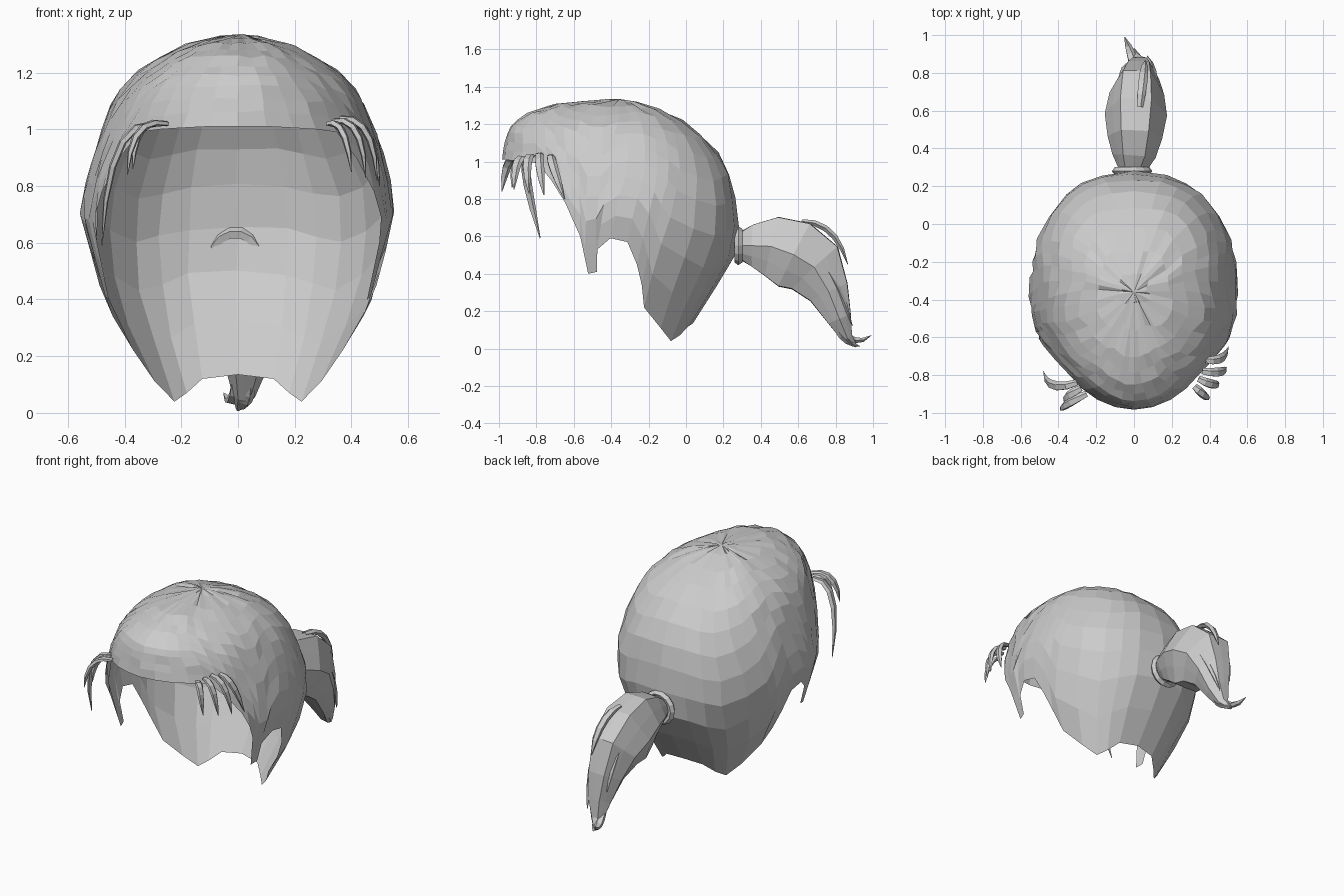
import bpy, bmesh, math, random
from mathutils import Vector

random.seed(4)


def make(name, verts, faces):
    me = bpy.data.meshes.new(name)
    me.from_pydata([tuple(v) for v in verts], [], faces)
    bm = bmesh.new()
    bm.from_mesh(me)
    bmesh.ops.recalc_face_normals(bm, faces=bm.faces)
    bm.to_mesh(me)
    bm.free()
    ob = bpy.data.objects.new(name, me)
    bpy.context.collection.objects.link(ob)
    return ob


def lerp_table(table, k):
    for a, b in zip(table, table[1:]):
        if k <= b[0]:
            f = max(0, (k - a[0]) / (b[0] - a[0]))
            return [p + (q - p) * f for p, q in zip(a[1:], b[1:])]
    return list(table[-1][1:])


def tube(name, pts, radii, sides, ref, ridge=1.0):
    """Sweep an oval section along pts; ridge pulls in every second corner."""
    pts = [Vector(p) for p in pts]
    verts, faces = [], []
    for i, p in enumerate(pts):
        t = (pts[min(i + 1, len(pts) - 1)] - pts[max(i - 1, 0)]).normalized()
        a = (Vector(ref) - t * t.dot(Vector(ref))).normalized()
        b = t.cross(a)
        for s in range(sides):
            an = 2 * math.pi * s / sides
            k = ridge if s % 2 and 0 < i else 1.0
            verts.append(p + a * radii[i][0] * k * math.cos(an) + b * radii[i][1] * k * math.sin(an))
    for i in range(len(pts) - 1):
        for s in range(sides):
            n = (s + 1) % sides
            faces.append((i * sides + s, i * sides + n, (i + 1) * sides + n, (i + 1) * sides + s))
    faces.append(tuple(range((len(pts) - 1) * sides, len(pts) * sides)))
    return make(name, verts, faces)


def lock(name, p0, p1, p2, w, h, ref=(0, 1, 0), n=5):
    p0, p1, p2 = Vector(p0), Vector(p1), Vector(p2)
    ts = [i / n for i in range(n + 1)]
    pts = [p0 * (1 - t) ** 2 + p1 * 2 * t * (1 - t) + p2 * t * t for t in ts]
    rad = [(w * f, h * f) for f in (max(0.08, (0.6 + 1.6 * t) * (1 - t) ** 0.7) for t in ts)]
    return tube(name, pts, rad, 5, ref)


# Hair cap: horizontal sections (z, half width, front y, widest y, back y)
SECTIONS = [
    (0.04, 0.29, -0.60, -0.25, -0.01), (0.10, 0.31, -0.65, -0.26, 0.02),
    (0.20, 0.36, -0.75, -0.29, 0.07), (0.30, 0.42, -0.85, -0.30, 0.14),
    (0.40, 0.48, -0.96, -0.32, 0.21), (0.50, 0.50, -0.97, -0.34, 0.26),
    (0.60, 0.53, -0.98, -0.35, 0.285), (0.70, 0.555, -0.98, -0.35, 0.28),
    (0.80, 0.54, -0.98, -0.35, 0.265), (0.90, 0.515, -0.98, -0.35, 0.245),
    (1.00, 0.48, -0.985, -0.36, 0.20), (1.10, 0.44, -0.965, -0.37, 0.13),
    (1.18, 0.38, -0.95, -0.38, 0.04), (1.25, 0.29, -0.87, -0.38, -0.07),
    (1.30, 0.19, -0.74, -0.37, -0.20), (1.32, 0.10, -0.56, -0.36, -0.27),
    (1.335, 0.0, -0.36, -0.36, -0.36)]
# Lower edge (degrees from the front, z)
EDGE = [(0, 1.01), (12, 1.01), (24, 1.005), (35, 1.0), (46, 0.99), (54, 0.9), (62, 0.78),
        (66, 0.69), (70, 0.6), (71.5, 0.40), (76, 0.41), (78, 0.53), (85, 0.59),
        (92, 0.57), (95, 0.45), (96.5, 0.34), (98, 0.22), (113, 0.11), (132, 0.04),
        (146, 0.07), (160, 0.12), (180, 0.135)]
LEVELS = 11
TOP = 1.335


def section_point(z, deg):
    w, yf, yc, yb = lerp_table(SECTIONS, z)
    th = math.radians(deg)
    s, c = math.sin(th), math.cos(th)
    e = 1.0 if c > 0 else 0.87
    x = w * math.copysign(abs(s) ** e, s)
    y = yc + (yf - yc) * c if c > 0 else yc + (yb - yc) * abs(c) ** e
    return Vector((x, y, z))


half = len(EDGE)
columns = [(d, 180 * i / (half - 1), z) for i, (d, z) in enumerate(EDGE)]
columns += [(-d, -u, z) for d, u, z in columns[-2:0:-1]]
verts, faces = [], []
for d, u, ze in columns:
    for j in range(LEVELS):
        t = j / LEVELS
        p = section_point(TOP - (TOP - ze) * (1 - t) ** 1.8, d + (u - d) * min(1, t * 1.3))
        if j:
            p += Vector([random.uniform(-0.006, 0.006) for _ in range(3)])
        verts.append(p)
verts.append(Vector((0, -0.36, TOP)))
n = len(columns)
for i in range(n):
    a, b = i * LEVELS, ((i + 1) % n) * LEVELS
    for j in range(LEVELS - 1):
        faces.append((a + j, b + j, b + j + 1, a + j + 1))
    faces.append((a + LEVELS - 1, b + LEVELS - 1, len(verts) - 1))
make("hair_cap", verts, faces)

# Hair tie
bpy.ops.mesh.primitive_torus_add(major_segments=14, minor_segments=5, major_radius=0.085,
                                 minor_radius=0.022, location=(-0.01, 0.28, 0.55),
                                 rotation=(math.radians(90), 0, 0))
bpy.context.object.name = "hair_tie"

# Ponytail body
tube("ponytail",
     [(-0.01, 0.28, 0.55), (0, 0.36, 0.55), (0.005, 0.46, 0.545), (0.01, 0.58, 0.50),
      (0.015, 0.69, 0.43), (0.025, 0.765, 0.30), (0.03, 0.82, 0.16), (0.02, 0.86, 0.06),
      (0.0, 0.91, 0.012)],
     [(0.07, 0.07), (0.115, 0.13), (0.145, 0.185), (0.165, 0.215), (0.145, 0.19),
      (0.11, 0.125), (0.075, 0.075), (0.04, 0.035), (0.008, 0.008)],
     12, (1, 0, 0), 0.88)

# Loose ponytail strands
for i, (a, b, c) in enumerate([
        ((0.03, 0.62, 0.68), (0.05, 0.80, 0.68), (0.06, 0.865, 0.45)),
        ((-0.06, 0.64, 0.60), (-0.07, 0.79, 0.55), (-0.04, 0.85, 0.24)),
        ((0.10, 0.66, 0.52), (0.11, 0.80, 0.42), (0.07, 0.89, 0.12)),
        ((0.0, 0.80, 0.18), (0.0, 0.87, -0.02), (-0.05, 0.99, 0.07)),
        ((0.04, 0.79, 0.14), (0.04, 0.83, 0.03), (0.0, 0.93, 0.012))]):
    lock(f"ponytail_strand_{i}", a, b, c, 0.03, 0.02, (1, 0, 0))

# Front locks at both temples
for i, (a, b, c) in enumerate([
        ((-0.25, -0.90, 1.02), (-0.38, -0.96, 1.05), (-0.39, -0.985, 0.84)),
        ((-0.28, -0.87, 1.02), (-0.37, -0.92, 1.03), (-0.37, -0.93, 0.86)),
        ((-0.30, -0.84, 1.02), (-0.46, -0.90, 1.03), (-0.48, -0.78, 0.59)),
        ((0.32, -0.86, 1.02), (0.38, -0.92, 1.04), (0.40, -0.92, 0.85)),
        ((0.34, -0.82, 1.03), (0.44, -0.87, 1.05), (0.45, -0.84, 0.83)),
        ((0.36, -0.78, 1.04), (0.48, -0.80, 1.05), (0.49, -0.76, 0.82)),
        ((0.38, -0.72, 1.03), (0.48, -0.74, 1.04), (0.50, -0.65, 0.80))]):
    lock(f"temple_lock_{i}", a, b, c, 0.03, 0.016)
